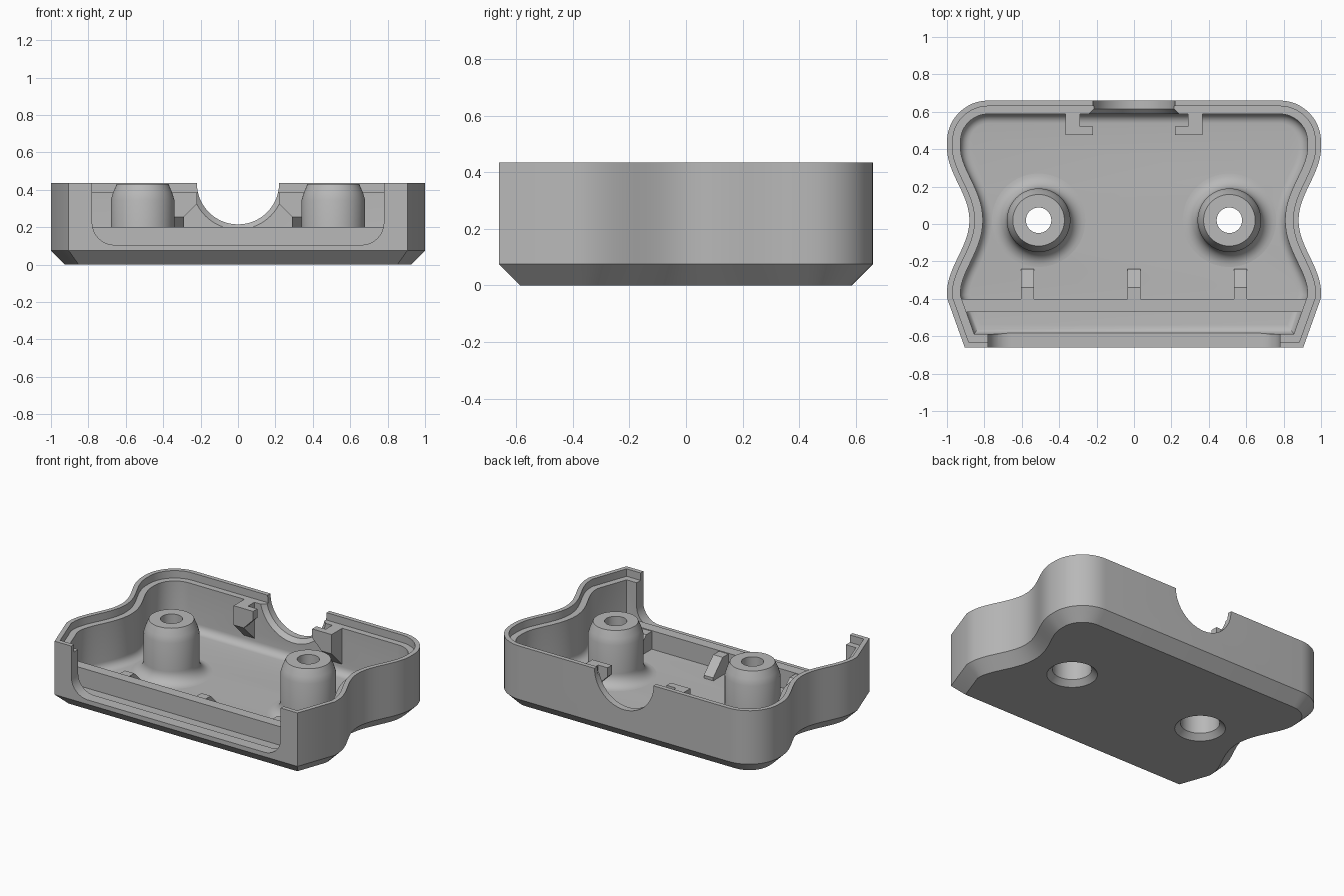
import bpy, bmesh
from math import sin, cos, pi
from mathutils import Vector

cube = bpy.data.objects.get("Cube")
if cube:
    bpy.data.objects.remove(cube)

grey = bpy.data.materials.new("plain grey")
grey.use_nodes = True
GREY = (0.48, 0.48, 0.48, 1)
grey.diffuse_color = GREY
grey.node_tree.nodes["Principled BSDF"].inputs["Base Color"].default_value = GREY

HEIGHT, FLOOR, WALL, LIP = 0.435, 0.075, 0.072, 0.03
LEDGE = HEIGHT - 0.05
BOSS_X, BOSS_Y, BORE = 0.51, 0.02, 0.12


def loft(name, rings, wrap=False):
    """Skin a list of equal rings, capped at the ends or wrapped round."""
    bm = bmesh.new()
    rows = [[bm.verts.new(p) for p in ring] for ring in rings]
    pairs = list(zip(rows, rows[1:]))
    if wrap:
        pairs.append((rows[-1], rows[0]))
    else:
        bm.faces.new(rows[0])
        bm.faces.new(rows[-1])
    for a, b in pairs:
        for i in range(len(a)):
            j = (i + 1) % len(a)
            bm.faces.new((a[i], a[j], b[j], b[i]))
    bmesh.ops.recalc_face_normals(bm, faces=bm.faces)
    mesh = bpy.data.meshes.new(name)
    bm.to_mesh(mesh)
    bm.free()
    mesh.materials.append(grey)
    obj = bpy.data.objects.new(name, mesh)
    bpy.context.collection.objects.link(obj)
    return obj


def prism(name, profile, axis, start, end):
    """Extrude a 2D profile along one axis."""
    def place(p, t):
        q = list(p)
        q.insert(axis, t)
        return q
    return loft(name, [[place(p, t) for p in profile] for t in (start, end)])


def circle(radius, z, cx=0, cy=0, n=64):
    return [(cx + radius * cos(2 * pi * i / n), cy + radius * sin(2 * pi * i / n), z)
            for i in range(n)]


def smooth(obj):
    bpy.ops.object.select_all(action='DESELECT')
    obj.select_set(True)
    bpy.context.view_layer.objects.active = obj
    bpy.ops.object.shade_smooth_by_angle(angle=pi / 6)


def cut(obj, cutter):
    mod = obj.modifiers.new("cut", 'BOOLEAN')
    mod.operation, mod.solver, mod.object = 'DIFFERENCE', 'EXACT', cutter
    bpy.context.view_layer.objects.active = obj
    bpy.ops.object.modifier_apply(modifier=mod.name)
    bpy.data.objects.remove(cutter)


# Plan outline: slanted front corners, waisted sides, round back corners
half = [(0.905, -0.66), (1.0, -0.395)]
for i in range(1, 33):
    t = -1 + 2 * i / 32
    half.append((1 - 0.06 * (1 + cos(pi * t)), 0.02 + 0.39 * t))
for i in range(13):
    a = pi / 2 * i / 12
    half.append((0.78 + 0.22 * cos(a), 0.44 + 0.22 * sin(a)))
outline = [Vector(p) for p in half + [(-x, y) for x, y in reversed(half)]]


def ring(inset, z):
    """The outline moved inwards by a constant distance."""
    points = []
    for i, p in enumerate(outline):
        d1 = (p - outline[i - 1]).normalized()
        d2 = (outline[(i + 1) % len(outline)] - p).normalized()
        n1, n2 = Vector((d1.y, -d1.x)), Vector((d2.y, -d2.x))
        q = p - inset * (n1 + n2) / (1 + n1.dot(n2))
        points.append((q.x, q.y, z))
    return points


# Tray shell with chamfered base, stepped rim and filleted floor
rings = [ring(0.075, 0), ring(0, 0.075), ring(0, HEIGHT), ring(LIP, HEIGHT),
         ring(LIP, LEDGE), ring(WALL, LEDGE)]
FILLET = 0.05
for i in range(7):
    a = pi / 2 * i / 6
    rings.append(ring(WALL + FILLET * (1 - cos(a)), FLOOR + FILLET * (1 - sin(a))))
tray = loft("tray_shell", rings)

# Front opening with rounded lower corners
opening = [(-0.78, 0.6)]
for side in (-1, 1):
    for i in range(9):
        a = pi / 2 * (i / 8 if side < 0 else 1 - i / 8)
        opening.append((side * (0.66 + 0.12 * cos(a)), 0.225 - 0.12 * sin(a)))
opening.append((0.78, 0.6))
cut(tray, prism("opening_cutter", opening, 1, -0.8, -0.56))

# Cable notch in the back wall, flared on the inside
notch = [[(x, y, HEIGHT + z) for x, z, _ in circle(r, 0)]
         for r, y in ((0.26, 0.575), (0.22, 0.615), (0.22, 0.8))]
cut(tray, loft("notch_cutter", notch))

# Screw recesses through the floor
for side in (-1, 1):
    cut(tray, loft("recess_cutter", [circle(r, z, side * BOSS_X, BOSS_Y) for r, z in
                                     ((0.165, -0.01), (BORE, 0.035), (BORE, 0.2))]))
smooth(tray)

# Hollow screw bosses flaring into the floor
profile = [(BORE, 0.05), (BORE, 0.3), (0.068, 0.3), (0.068, 0.432),
           (0.138, 0.432), (0.158, 0.385), (0.17, 0.345)]
for i in range(9):
    a = pi / 2 * i / 8
    profile.append((0.17 + 0.08 * (1 - cos(a)), FLOOR + 0.08 * (1 - sin(a))))
profile.append((0.25, 0.05))
for side, label in ((-1, "right"), (1, "left")):
    smooth(loft(label + "_screw_boss",
                [circle(r, z, side * BOSS_X, BOSS_Y) for r, z in profile], wrap=True))

    # Cable hooks beside the notch
    prism(label + "_hook_stem", [(0.6, LEDGE), (0.475, LEDGE), (0.475, 0.255), (0.6, 0.13)],
          0, side * 0.29, side * 0.365)
    foot = [(0.36, LEDGE), (0.22, LEDGE), (0.22, 0.325), (0.29, 0.255), (0.36, 0.255)]
    prism(label + "_hook_foot", [(side * x, z) for x, z in foot], 1, 0.475, 0.52)

# Ridge behind the front slot, with three gussets
prism("front_ridge", [(-0.95, -0.4), (-0.925, -0.47), (0.925, -0.47), (0.95, -0.4)],
      2, 0.05, 0.2)
for i, x in enumerate((-0.57, 0, 0.57)):
    prism(f"ridge_gusset_{i + 1}", [(-0.41, 0.05), (-0.41, 0.195), (-0.34, 0.195),
                                    (-0.24, 0.095), (-0.24, 0.05)], 0, x - 0.035, x + 0.035)
